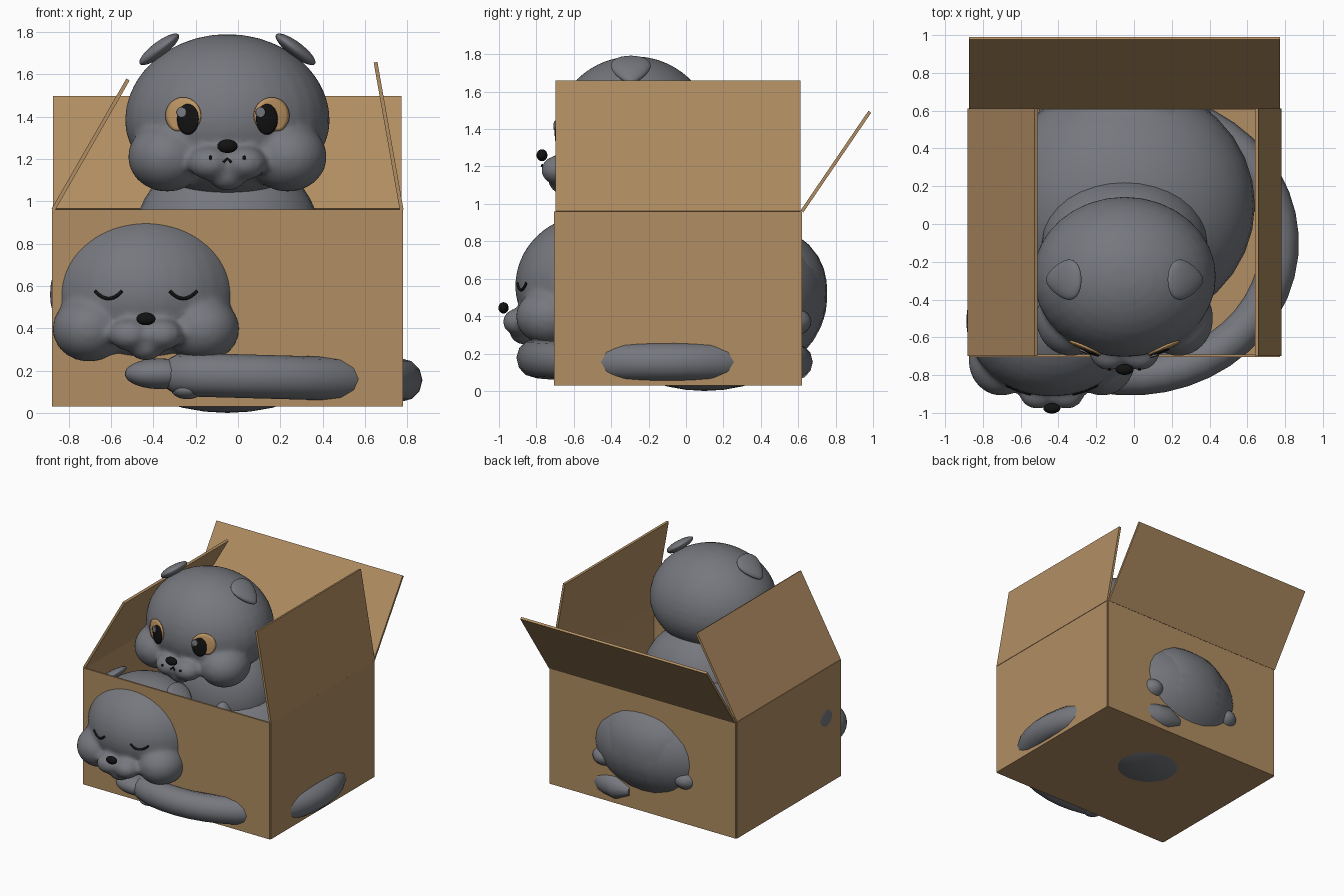
import bpy, bmesh, math
from mathutils import Vector, Matrix

if "Cube" in bpy.data.objects:
    bpy.data.objects.remove(bpy.data.objects["Cube"])


def material(name, color):
    m = bpy.data.materials.new(name)
    m.diffuse_color = (*color, 1)
    m.use_nodes = True
    m.node_tree.nodes["Principled BSDF"].inputs["Base Color"].default_value = m.diffuse_color
    return m


GREY = material("grey fur", (0.18, 0.187, 0.208))
TAN = material("cardboard", (0.44, 0.268, 0.122))
AMBER = material("amber iris", (0.51, 0.30, 0.125))
BLACK = material("black", (0.006, 0.006, 0.006))


def add_object(name, bm, mat, smooth=True):
    mesh = bpy.data.meshes.new(name)
    bmesh.ops.recalc_face_normals(bm, faces=bm.faces)
    bm.to_mesh(mesh)
    bm.free()
    mesh.materials.append(mat)
    for p in mesh.polygons:
        p.use_smooth = smooth
    ob = bpy.data.objects.new(name, mesh)
    bpy.context.collection.objects.link(ob)
    return ob


def ball(bm, c, r, rot=None, power=2.0, taper=0.0, low=1.0):
    """Ellipsoid; power squares it off, taper narrows it along x, low squashes its underside."""
    vs = bmesh.ops.create_uvsphere(bm, u_segments=32, v_segments=20, radius=1)["verts"]
    for v in vs:
        p = v.co.copy()
        p /= sum(abs(k) ** power for k in p) ** (1 / power)
        p = Vector((p.x * r[0], p.y * r[1] * (1 + taper * p.x), p.z * r[2] * (low if p.z < 0 else 1)))
        v.co = (rot @ p if rot else p) + Vector(c)


def ellipsoid(name, c, r, mat=GREY, **kw):
    bm = bmesh.new()
    ball(bm, c, r, **kw)
    return add_object(name, bm, mat)


def slab(name, corners, thickness):
    bm = bmesh.new()
    bm.faces.new([bm.verts.new(p) for p in corners])
    ob = add_object(name, bm, TAN, False)
    mod = ob.modifiers.new("thickness", "SOLIDIFY")
    mod.thickness, mod.offset = thickness, 0
    return ob


def tube(name, pts, radii, width, mat, sides=4):
    cu = bpy.data.curves.new(name, "CURVE")
    cu.dimensions = "3D"
    cu.bevel_depth, cu.bevel_resolution, cu.use_fill_caps = width, sides, True
    sp = cu.splines.new("POLY")
    sp.points.add(len(pts) - 1)
    for q, p, r in zip(sp.points, pts, radii):
        q.co, q.radius = (*p, 1), r
    ob = bpy.data.objects.new(name, cu)
    bpy.context.collection.objects.link(ob)
    cu.materials.append(mat)
    bpy.ops.object.select_all(action="DESELECT")
    ob.select_set(True)
    bpy.context.view_layer.objects.active = ob
    bpy.ops.object.convert(target="MESH")
    bpy.ops.object.shade_smooth_by_angle(angle=math.radians(40))


# --- open cardboard box ---
X0, X1, Y0, Y1, Z0, Z1 = -0.873, 0.773, -0.698, 0.612, 0.037, 0.96
slab("box_floor", [(X0, Y0, Z0), (X1, Y0, Z0), (X1, Y1, Z0), (X0, Y1, Z0)], 0.014)
for n, y in (("front", Y0), ("back", Y1)):
    slab(n + "_wall", [(X0, y, 0.03), (X1, y, 0.03), (X1, y, Z1), (X0, y, Z1)], 0.014)
for n, x in (("left", X0), ("right", X1)):
    slab(n + "_wall", [(x, Y0, 0.03), (x, Y1, 0.03), (x, Y1, Z1), (x, Y0, Z1)], 0.014)
for n, x, xt, zt in (("left", X0, -0.52, 1.575), ("right", X1, 0.65, 1.657)):
    slab(n + "_flap", [(x, Y0, Z1), (x, Y1, Z1), (xt, Y1, zt), (xt, Y0, zt)], 0.018)
slab("back_flap", [(X0, Y1 + 0.008, Z1), (X1, Y1 + 0.008, Z1), (X1, 0.983, 1.493), (X0, 0.983, 1.493)], 0.018)


# --- animal heads ---
def make_head(prefix, centre, s, awake):
    c = Vector(centre)
    at = lambda x, y, z: c + s * Vector((x, y, z))
    sc = lambda *r: [s * k for k in r]

    # skull, cheeks, muzzle and chin melted into one skin
    bm = bmesh.new()
    ball(bm, at(0, 0, 0), sc(0.485, 0.425, 0.41), low=0.86)
    for k in (-1, 1):
        ball(bm, at(k * 0.285, -0.22, -0.17), sc(0.185, 0.2, 0.165))
        ball(bm, at(k * 0.08, -0.4, -0.2), sc(0.105, 0.095, 0.08))
    ball(bm, at(0, -0.37, -0.26), sc(0.09, 0.085, 0.07))
    head = add_object(prefix + "_head", bm, GREY)
    rm = head.modifiers.new("melt", "REMESH")
    rm.mode, rm.voxel_size, rm.use_smooth_shade = "VOXEL", 0.017, True
    sm = head.modifiers.new("soften", "SMOOTH")
    sm.factor, sm.iterations = 0.5, 8
    dg = bpy.context.evaluated_depsgraph_get()
    skin = head.evaluated_get(dg)

    def on_face(x, z, lift):
        o = at(x, -2, z)
        hit, loc, _, _ = skin.ray_cast(o, Vector((0, 1, 0)))
        y = loc.y if hit else c.y - 0.35 * s
        return Vector((o.x, y - lift, o.z))

    def patch(name, x, z, rx, rz, lift, mat, floor=-1.0):
        """Thin oval plate that follows the face."""
        bm = bmesh.new()
        mid = bm.verts.new(on_face(x, z, lift))
        prev = None
        for j in range(1, 6):
            ring = []
            for i in range(28):
                a = 2 * math.pi * i / 28
                u, w = math.cos(a) * j / 5, max(math.sin(a) * j / 5, floor * j / 5)
                ring.append(bm.verts.new(on_face(x + rx * u, z + rz * w, lift)))
            for i in range(28):
                n = (i + 1) % 28
                bm.faces.new([prev[i], prev[n], ring[n], ring[i]] if prev else [mid, ring[n], ring[i]])
            prev = ring
        ob = add_object(prefix + "_" + name, bm, mat)
        mod = ob.modifiers.new("thickness", "SOLIDIFY")
        mod.thickness, mod.offset = 0.009, 0

    for k, side in ((-1, "left"), (1, "right")):
        # ears lie flat on the skull, narrowing toward the crown
        ellipsoid(f"{prefix}_{side}_ear", at(k * 0.322, -0.015, 0.338), sc(0.115, 0.1, 0.035),
                  rot=Matrix.Rotation(k * math.radians(37), 3, "Y"), taper=0.4 * k * -1)
        if awake:
            patch(side + "_iris", k * 0.208, 0.025, 0.083, 0.085, 0.006, AMBER, -0.85)
            patch(side + "_pupil", k * 0.186, 0.007, 0.05, 0.072, 0.014, BLACK)
            patch(side + "_eye_glint", k * 0.186 - 0.03, 0.04, 0.022, 0.024, 0.022, GREY)
            patch(side + "_whisker_dot", k * 0.08, -0.175, 0.008, 0.008, 0.004, BLACK)
        else:
            pts = []
            for i in range(13):
                t = i / 6 - 1
                pts.append(on_face(k * 0.188 + 0.068 * t, -0.018 + 0.038 * t * t, 0.002))
            tube(f"{prefix}_{side}_closed_eye", pts, [1] * 13, 0.008, BLACK)
    ellipsoid(prefix + "_nose", at(0, -0.49, -0.12), sc(0.048, 0.029, 0.032), BLACK)
    if awake:
        mouth = [on_face(x, z, 0.003) for x, z in ((-0.018, -0.195), (0, -0.178), (0.018, -0.195))]
        tube(prefix + "_mouth", mouth, [1] * 3, 0.006, BLACK)


make_head("sitting", (-0.05, -0.28, 1.38), 1.0, True)
make_head("sleeping", (-0.435, -0.515, 0.557), 0.94, False)

# --- sitting body ---
ellipsoid("sitting_chest", (-0.05, -0.1, 0.82), (0.44, 0.35, 0.42))
ellipsoid("sitting_rump", (-0.05, 0.1, 0.52), (0.5, 0.655, 0.42), power=2.4)
for k, side in ((-1, "left"), (1, "right")):
    ellipsoid(side + "_haunch", (-0.05 + k * 0.36, 0.52, 0.37), (0.11, 0.15, 0.09))
    ellipsoid(side + "_foreleg", (-0.05 + k * 0.2, -0.4, 0.45), (0.11, 0.13, 0.4))

# --- curled sleeping body, paws and long tail ---
ellipsoid("sleeping_body", (-0.05, 0.1, 0.5), (0.69, 0.655, 0.5))
ellipsoid("sleeping_paw", (-0.37, -0.76, 0.185), (0.165, 0.1, 0.072))
ellipsoid("small_paw", (-0.24, -0.77, 0.11), (0.075, 0.08, 0.045))

path, radii = [], []
N = 26
for i in range(N):
    t = i / (N - 1)
    a = math.radians(84 - 202 * t)
    path.append((-0.02 + 0.79 * math.cos(a), -0.1 + 0.705 * math.sin(a), 0.155 + 0.03 * max(0, t - 0.6) / 0.4))
    end = min(t, 1 - t) / 0.07
    radii.append(0.35 + 0.65 * math.sqrt(1 - (1 - min(end, 1)) ** 2))
tube("curled_tail", path, radii, 0.103, GREY)
